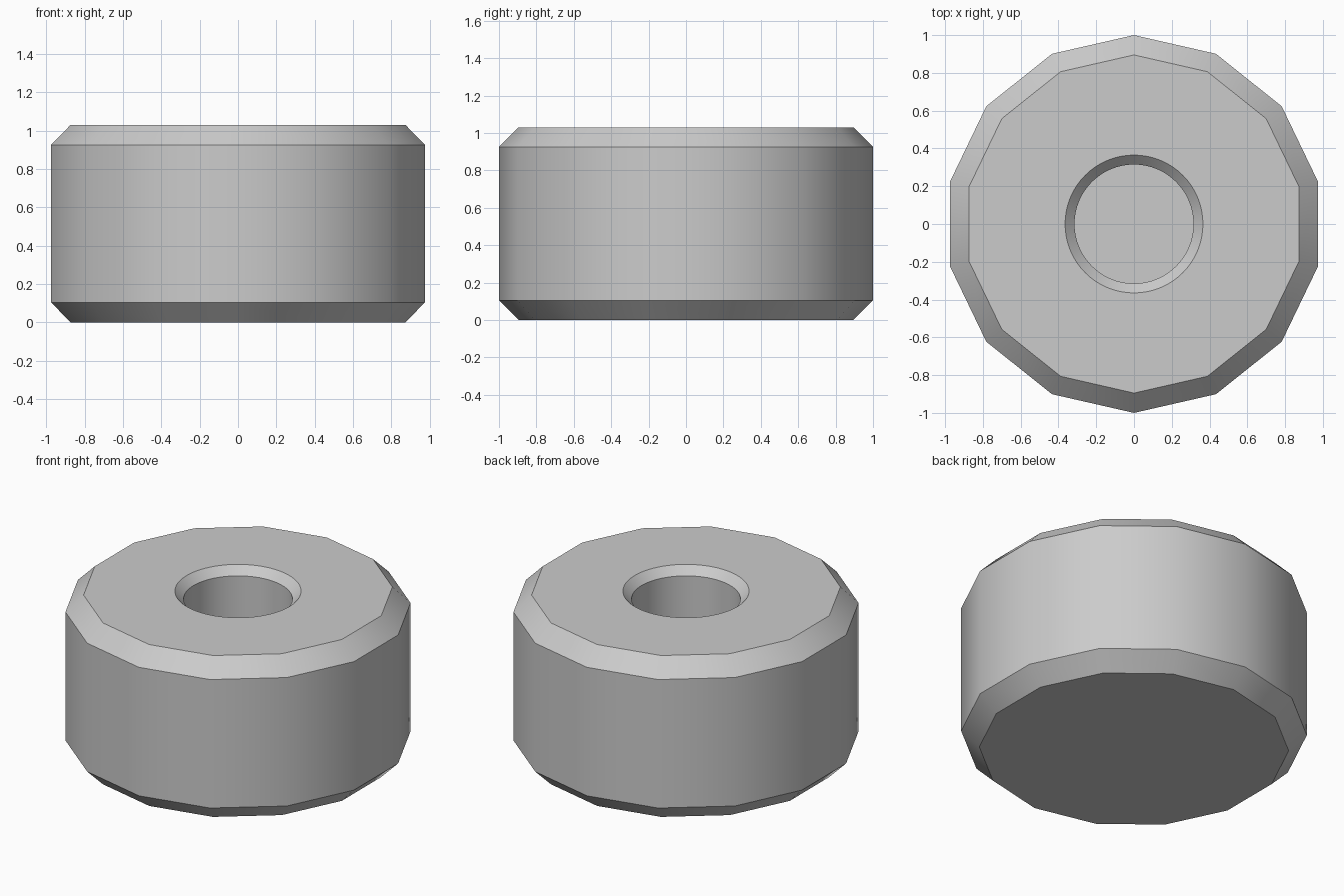
import bpy, bmesh
from math import sin, cos, tau, radians

cube = bpy.data.objects.get("Cube")
if cube:
    bpy.data.objects.remove(cube, do_unlink=True)

HEIGHT = 1.03
CHAMFER = 0.105
BODY_SIDES = 14
HOLE_SIDES = 64

grey = bpy.data.materials.new("plain grey")
grey.use_nodes = True
colour = (0.6, 0.6, 0.6, 1)
grey.diffuse_color = colour
grey.node_tree.nodes["Principled BSDF"].inputs["Base Color"].default_value = colour

bm = bmesh.new()


def ring(sides, radius, z):
    """Vertices of a polygon with one corner on +y."""
    return [bm.verts.new((radius * sin(tau * i / sides), radius * cos(tau * i / sides), z))
            for i in range(sides)]


def loft(sides, profile):
    """Join rings of the same side count, returning the first and last."""
    rings = [ring(sides, r, z) for r, z in profile]
    for a, b in zip(rings, rings[1:]):
        for i in range(sides):
            j = (i + 1) % sides
            bm.faces.new((a[i], a[j], b[j], b[i]))
    return rings[0], rings[-1]


def loop_edges(verts):
    return [bm.edges.get((v, verts[i - 1])) for i, v in enumerate(verts)]


# Chamfered outer wall
base, top = loft(BODY_SIDES, [(1 - CHAMFER, 0), (1, CHAMFER),
                              (1, HEIGHT - CHAMFER), (1 - CHAMFER, HEIGHT)])
bm.faces.new(base)

# Blind round hole with a bevelled lip
lip, floor = loft(HOLE_SIDES, [(0.365, HEIGHT), (0.315, HEIGHT - 0.05), (0.315, HEIGHT / 2)])
bm.faces.new(floor)

# Flat top around the hole
bmesh.ops.triangle_fill(bm, use_beauty=True, normal=(0, 0, 1),
                        edges=loop_edges(top) + loop_edges(lip))
bmesh.ops.recalc_face_normals(bm, faces=bm.faces)

mesh = bpy.data.meshes.new("bored_disc")
bm.to_mesh(mesh)
bm.free()
mesh.materials.append(grey)
disc = bpy.data.objects.new("bored_disc", mesh)
bpy.context.collection.objects.link(disc)

# Smooth walls, crisp chamfer edges
bpy.ops.object.select_all(action='DESELECT')
disc.select_set(True)
bpy.context.view_layer.objects.active = disc
bpy.ops.object.shade_smooth_by_angle(angle=radians(30))
